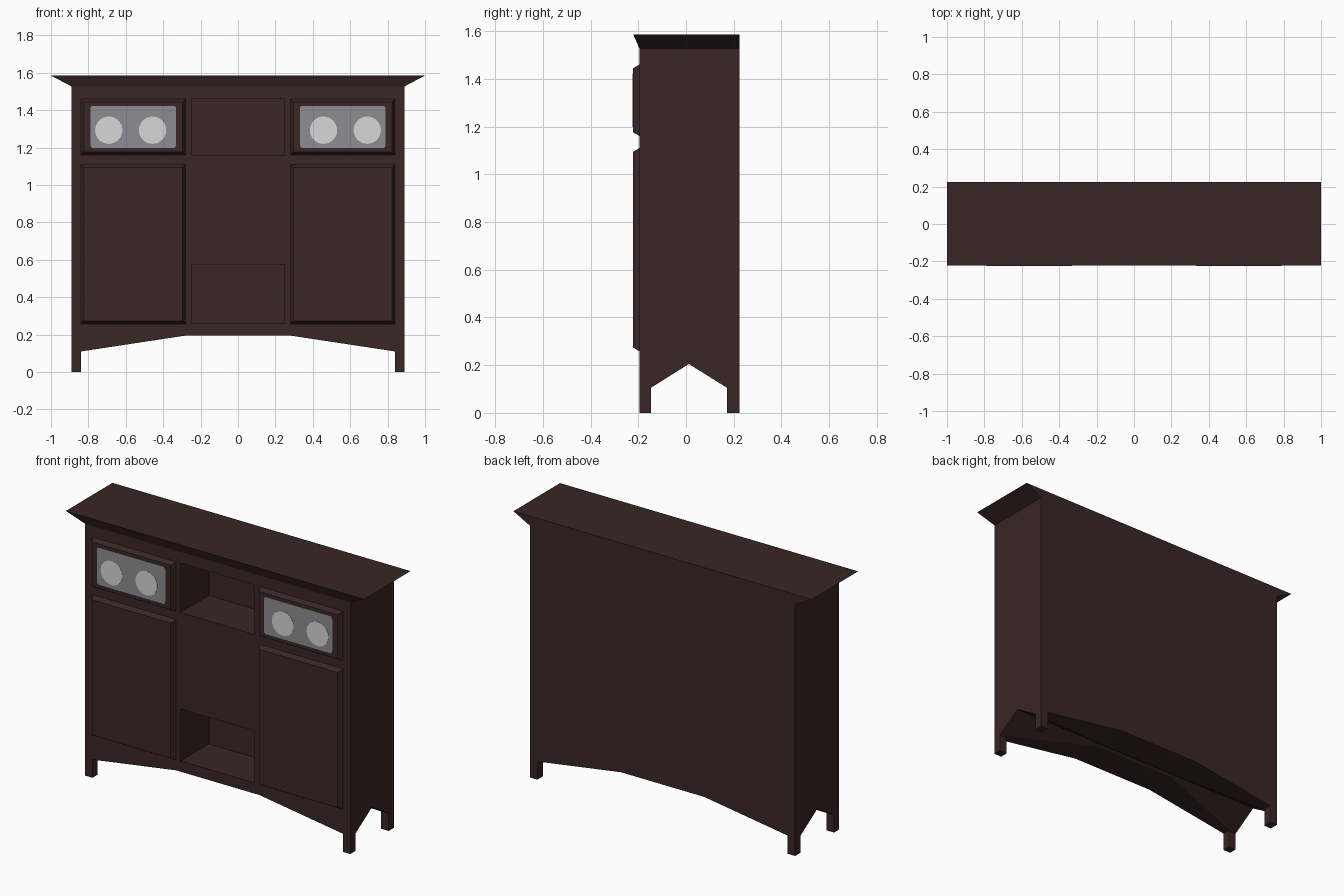
import bpy, bmesh, math

if "Cube" in bpy.data.objects:
    bpy.data.objects.remove(bpy.data.objects["Cube"])


def material(name, rgb):
    m = bpy.data.materials.new(name)
    m.diffuse_color = (*rgb, 1)
    m.use_nodes = True
    m.node_tree.nodes["Principled BSDF"].inputs["Base Color"].default_value = m.diffuse_color
    return m


WOOD = material("dark wood", (0.042, 0.019, 0.019))
GLASS = material("grey glass", (0.27, 0.265, 0.285))
DISC = material("pale disc", (0.68, 0.68, 0.68))


def loft(name, ring_a, ring_b, mat):
    """Closed solid between two matching rings of points."""
    bm = bmesh.new()
    a = [bm.verts.new(p) for p in ring_a]
    b = [bm.verts.new(p) for p in ring_b]
    n = len(a)
    bm.faces.new(a)
    bm.faces.new(b)
    for i in range(n):
        j = (i + 1) % n
        bm.faces.new((a[i], a[j], b[j], b[i]))
    bmesh.ops.recalc_face_normals(bm, faces=bm.faces)
    me = bpy.data.meshes.new(name)
    bm.to_mesh(me)
    bm.free()
    me.materials.append(mat)
    ob = bpy.data.objects.new(name, me)
    bpy.context.collection.objects.link(ob)
    return ob


def prism_y(name, pts, y0, y1, mat):
    return loft(name, [(x, y0, z) for x, z in pts], [(x, y1, z) for x, z in pts], mat)


def rect(x0, x1, z0, z1):
    return [(x0, z0), (x1, z0), (x1, z1), (x0, z1)]


def rounded_rect(x0, x1, z0, z1, r):
    pts = []
    for cx, cz, a0 in ((x1 - r, z1 - r, 0), (x0 + r, z1 - r, 90),
                       (x0 + r, z0 + r, 180), (x1 - r, z0 + r, 270)):
        for k in range(4):
            a = math.radians(a0 + 30 * k)
            pts.append((cx + r * math.cos(a), cz + r * math.sin(a)))
    return pts


def cut(ob, cutter):
    cutter.hide_render = True
    m = ob.modifiers.new("cut", 'BOOLEAN')
    m.operation = 'DIFFERENCE'
    m.solver = 'EXACT'
    m.object = cutter
    bpy.context.view_layer.objects.active = ob
    bpy.ops.object.modifier_apply(modifier=m.name)
    bpy.data.objects.remove(cutter)


FRONT, BACK, FACE = -0.195, 0.225, -0.222

# Cabinet body with arched underside and corner feet
half = [(0.28, 0.195), (0.84, 0.11), (0.84, 0), (0.89, 0), (0.89, 1.53)]
body = prism_y("cabinet_body", half + [(-x, z) for x, z in reversed(half)], FRONT, BACK, WOOD)

# Pointed notch between the front and back feet
notch = [(-0.147, -0.1), (-0.147, 0.105), (0.012, 0.205), (0.172, 0.105), (0.172, -0.1)]
cut(body, loft("notch_cutter", [(-1.1, y, z) for y, z in notch],
               [(1.1, y, z) for y, z in notch], WOOD))

# Two open niches in the middle
for z0, z1 in ((0.26, 0.575), (1.16, 1.46)):
    cut(body, prism_y("niche_cutter", rect(-0.248, 0.248, z0, z1), -0.4, 0.075, WOOD))

# Flared cornice, flush at the back
loft("cornice",
     [(-0.89, FRONT, 1.527), (0.89, FRONT, 1.527), (0.89, BACK, 1.527), (-0.89, BACK, 1.527)],
     [(-1, -0.221, 1.585), (1, -0.221, 1.585), (1, BACK, 1.585), (-1, BACK, 1.585)], WOOD)


def raised_panel(name, x0, x1, z0, z1, b=0.016):
    outer = rect(x0, x1, z0, z1)
    inner = rect(x0 + b, x1 - b, z0 + b, z1 - b)
    loft(name, [(x, FRONT, z) for x, z in outer], [(x, FACE, z) for x, z in inner], WOOD)


for side, s in (("left", -1), ("right", 1)):
    x0, x1 = sorted((s * 0.28, s * 0.84))
    # Lower door and upper door with bevelled edges
    raised_panel(side + "_lower_door", x0, x1, 0.258, 1.11)
    raised_panel(side + "_upper_door", x0, x1, 1.16, 1.46)
    # Glass pane
    g0, g1 = sorted((s * 0.331, s * 0.789))
    prism_y(side + "_glass_pane", rounded_rect(g0, g1, 1.198, 1.423, 0.014),
            FACE, FACE - 0.0015, GLASS)
    # Round discs on the pane
    for i, cx in enumerate((0.457, 0.691)):
        circle = [(s * cx + 0.073 * math.cos(t * math.pi / 16),
                   1.293 + 0.073 * math.sin(t * math.pi / 16)) for t in range(32)]
        prism_y(f"{side}_disc_{i + 1}", circle, FACE - 0.0015, FACE - 0.003, DISC)
